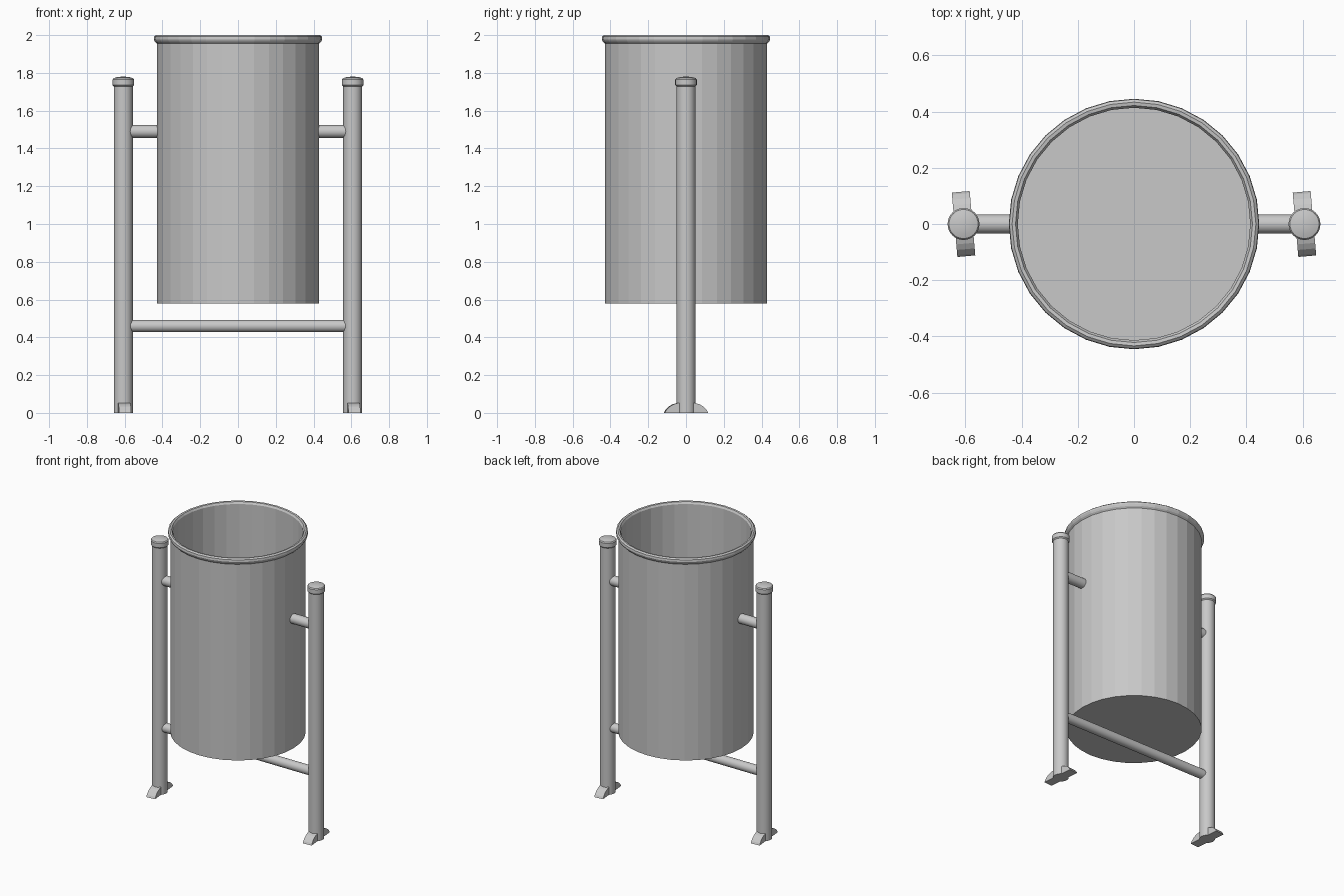
import bpy, bmesh, math
from mathutils import Matrix

if "Cube" in bpy.data.objects:
    bpy.data.objects.remove(bpy.data.objects["Cube"])

metal = bpy.data.materials.new("grey metal")
metal.diffuse_color = (0.58, 0.58, 0.58, 1)
metal.use_nodes = True
metal.node_tree.nodes["Principled BSDF"].inputs["Base Color"].default_value = metal.diffuse_color


def finish(name, bm, smooth=False):
    bmesh.ops.recalc_face_normals(bm, faces=bm.faces)
    me = bpy.data.meshes.new(name)
    bm.to_mesh(me)
    bm.free()
    me.materials.append(metal)
    ob = bpy.data.objects.new(name, me)
    bpy.context.collection.objects.link(ob)
    if smooth:
        bpy.ops.object.select_all(action='DESELECT')
        ob.select_set(True)
        bpy.context.view_layer.objects.active = ob
        bpy.ops.object.shade_smooth_by_angle(angle=math.radians(35))
    return ob


def lathe(name, profile, sides, x=0, smooth=False):
    """Spin an (r, z) profile about a vertical axis and close both ends."""
    bm = bmesh.new()
    rings = []
    for r, z in profile:
        rings.append([bm.verts.new((x + r * math.sin(2 * math.pi * i / sides),
                                    r * math.cos(2 * math.pi * i / sides), z))
                      for i in range(sides)])
    for a, b in zip(rings, rings[1:]):
        for i in range(sides):
            j = (i + 1) % sides
            bm.faces.new((a[i], a[j], b[j], b[i]))
    bm.faces.new(rings[0])
    bm.faces.new(rings[-1])
    return finish(name, bm, smooth)


def bar(name, x0, x1, z, r):
    """Round bar along x."""
    bm = bmesh.new()
    m = Matrix.Translation(((x0 + x1) / 2, 0, z)) @ Matrix.Rotation(math.pi / 2, 4, 'Y')
    bmesh.ops.create_cone(bm, cap_ends=True, segments=20, radius1=r, radius2=r,
                          depth=abs(x1 - x0), matrix=m)
    return finish(name, bm, True)


def foot(name, x):
    """Flared anchor foot, slightly twisted about the post."""
    half = [(0.115, 0), (0.108, 0.014), (0.09, 0.033), (0.07, 0.045), (0.045, 0.053)]
    prof = half + [(-y, z) for y, z in reversed(half)]
    bm = bmesh.new()
    f = bm.faces.new([bm.verts.new((-0.032, y, z)) for y, z in prof])
    ext = bmesh.ops.extrude_face_region(bm, geom=[f])
    new = [v for v in ext["geom"] if isinstance(v, bmesh.types.BMVert)]
    bmesh.ops.translate(bm, verts=new, vec=(0.064, 0, 0))
    m = Matrix.Translation((x, 0, 0)) @ Matrix.Rotation(math.radians(5), 4, 'Z')
    bmesh.ops.transform(bm, matrix=m, verts=bm.verts)
    return finish(name, bm)


# Open bin with rolled rim
lathe("bin_bucket", [(0.43, 0.58), (0.43, 1.955), (0.44, 1.965), (0.446, 1.978),
                     (0.444, 1.992), (0.434, 2.0), (0.422, 1.998), (0.414, 1.985),
                     (0.414, 0.595)], 32)

# Posts, caps, feet and pivots on both sides
for side, s in (("left", -1), ("right", 1)):
    x = 0.607 * s
    lathe(side + "_post", [(0.05, 0), (0.05, 1.74)], 24, x, True)
    lathe(side + "_cap", [(0.05, 1.728), (0.057, 1.735), (0.057, 1.765), (0.052, 1.772),
                          (0.035, 1.777), (0.012, 1.78)], 24, x, True)
    foot(side + "_foot", x)
    bar(side + "_pivot", 0.42 * s, 0.59 * s, 1.49, 0.034)

# Lower cross bar
bar("cross_bar", -0.59, 0.59, 0.46, 0.032)
